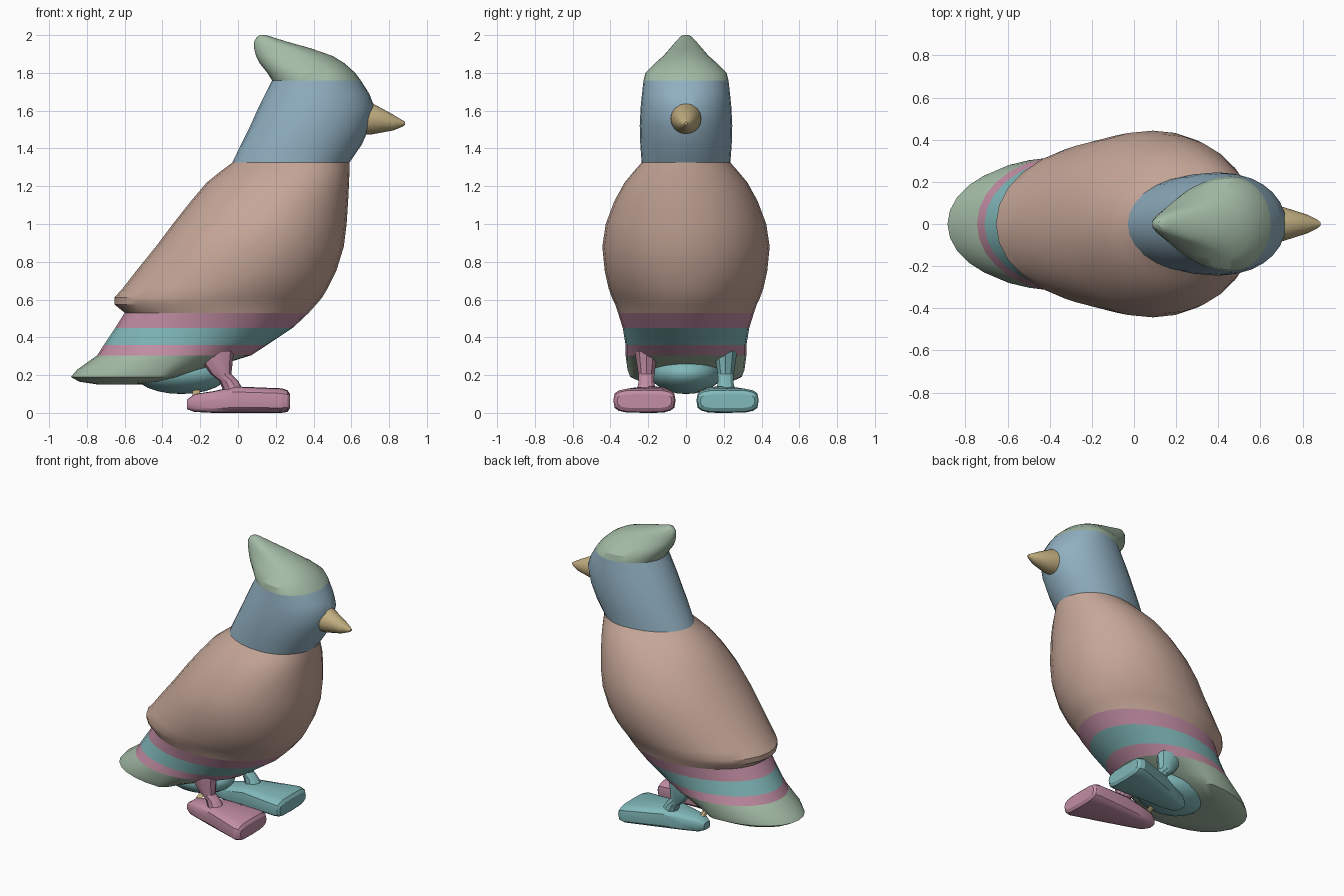
import bpy, bmesh
from math import cos, sin, pi, radians
from mathutils import Vector

if "Cube" in bpy.data.objects:
    bpy.data.objects.remove(bpy.data.objects["Cube"])

mats = {}
COLORS = {"brown": (0.56, 0.38, 0.31, 1), "blue": (0.28, 0.43, 0.53, 1), "green": (0.37, 0.5, 0.38, 1),
          "gold": (0.54, 0.43, 0.22, 1), "pink": (0.54, 0.27, 0.37, 1), "teal": (0.22, 0.48, 0.49, 1)}


def finish(obj, color, angle=30):
    if color not in mats:
        mats[color] = bpy.data.materials.new(color)
        mats[color].diffuse_color = COLORS[color]
    obj.data.materials.append(mats[color])
    bpy.ops.object.select_all(action='DESELECT')
    obj.select_set(True)
    bpy.context.view_layer.objects.active = obj
    bpy.ops.object.shade_smooth_by_angle(angle=radians(angle))
    return obj


def loft(name, rings, color, cap_start=True, cap_end=True):
    bm = bmesh.new()
    vs = [[bm.verts.new(p) for p in r] for r in rings]
    n = len(vs[0])
    for a, b in zip(vs, vs[1:]):
        for i in range(n):
            j = (i + 1) % n
            bm.faces.new((a[i], a[j], b[j], b[i]))
    if cap_start:
        bm.faces.new(vs[0][::-1])
    if cap_end:
        bm.faces.new(vs[-1])
    bmesh.ops.recalc_face_normals(bm, faces=bm.faces)
    me = bpy.data.meshes.new(name)
    bm.to_mesh(me)
    bm.free()
    obj = bpy.data.objects.new(name, me)
    bpy.context.collection.objects.link(obj)
    return finish(obj, color)


def level(z, x0, x1, hw, xc, n=28):
    """Horizontal egg-shaped section, widest at xc."""
    out = []
    for i in range(n):
        a = 2 * pi * i / n
        c = cos(a)
        out.append(Vector((xc + c * ((x1 - xc) if c > 0 else (xc - x0)), hw * sin(a), z)))
    return out


def upright(x, y, z0, z1, hw, p=1.0, n=16):
    """Section across x; p below 1 makes it boxier."""
    out = []
    for i in range(n):
        a = 2 * pi * i / n
        c, s = cos(a), sin(a)
        c, s = (abs(v) ** p * (1 if v > 0 else -1) for v in (c, s))
        out.append(Vector((x, y + hw * c, (z0 + z1) / 2 + (z1 - z0) / 2 * s)))
    return out


# Body, neck and crest: stacked sections
B53 = (.53, -.60, .375, .36, -.1)
B45 = (.45, -.65, .29, .335, -.15)
B36 = (.36, -.71, .155, .32, -.25)
B30 = (.305, -.745, .07, .32, -.33)
N132 = (1.325, -.03, .59, .235, .33)
H176 = (1.76, .18, .65, .225, .46)


def stack(name, levels, color, s=False, e=False):
    return loft(name, [level(*l) for l in levels], color, s, e)


stack("body", [B53, (.575, -.655, .415, .375, -.1), (.61, -.655, .445, .392, -.08),
               (.66, -.61, .475, .41, -.03), (.75, -.54, .52, .43, .04), (.88, -.435, .56, .443, .09),
               (1.0, -.345, .575, .425, .14), (1.12, -.25, .583, .38, .2),
               (1.22, -.165, .588, .325, .26), (1.28, -.09, .59, .275, .3), N132], "brown")
stack("upper_band", [B45, B53], "pink")
stack("middle_band", [B36, B45], "teal")
stack("lower_band", [B30, B36], "pink")
stack("tail", [(.15, -.74, -.52, .12, -.62), (.165, -.84, -.42, .24, -.5), (.19, -.885, -.3, .295, -.42),
               (.23, -.85, -.17, .31, -.4), B30], "green", s=True)
stack("head", [N132, (1.42, .015, .655, .242, .36), (1.52, .065, .7, .245, .4),
               (1.62, .11, .722, .24, .43), (1.69, .145, .695, .233, .45), H176], "blue")
stack("crest", [H176, (1.8, .155, .62, .215, .45), (1.85, .115, .565, .165, .42), (1.89, .095, .5, .12, .36),
                (1.93, .085, .385, .085, .28), (1.965, .085, .26, .055, .19),
                (1.99, .1, .18, .032, .14), (2.0, .115, .15, .015, .13)], "green", e=True)

# Beak
loft("beak", [upright(.66, 0, 1.475, 1.645, .083), upright(.71, 0, 1.475, 1.64, .08),
              upright(.82, 0, 1.495, 1.58, .045), upright(.87, 0, 1.515, 1.55, .02),
              upright(.885, 0, 1.525, 1.54, .008)], "gold")

# Rounded underside between the legs
bpy.ops.mesh.primitive_uv_sphere_add(segments=24, ring_count=12, radius=1, location=(-.3, 0, .21))
under = bpy.context.object
under.name = "undertail"
under.scale = (.25, .19, .11)
finish(under, "teal")

# Legs, feet and heel struts
for side, sgn, col in (("right", -1, "pink"), ("left", 1, "teal")):
    leg = []
    for x, z, rx, ry in ((-.12, .38, .11, .062), (-.12, .3, .095, .06), (-.09, .205, .055, .045),
                         (-.05, .17, .05, .042), (-.02, .11, .055, .055)):
        leg.append([v + Vector((0, sgn * .21, 0)) for v in level(z, x - rx, x + rx, ry, x, 10)])
    loft(side + "_leg", leg, col)
    loft(side + "_foot", [upright(x, sgn * y, a, b, hw, .55) for x, y, a, b, hw in (
        (-.27, .15, .02, .07, .035), (-.23, .155, .005, .1, .06), (-.13, .165, .0, .115, .085),
        (-.02, .185, .0, .14, .11), (.23, .22, .0, .13, .165), (.262, .22, .005, .12, .158),
        (.275, .22, .025, .1, .145))], col)
    loft(side + "_heel_strut", [[Vector((-.22, sgn * y, z)) + Vector((.02 * cos(i * pi / 4), .012 * sin(i * pi / 4),
         .012 * sin(i * pi / 4))) for i in range(8)] for y, z in ((.15, .08), (.05, .14))], "gold")

for m in bpy.data.materials:
    if m.users and not m.is_grease_pencil:
        m.use_nodes = True
        m.node_tree.nodes["Principled BSDF"].inputs["Base Color"].default_value = m.diffuse_color
